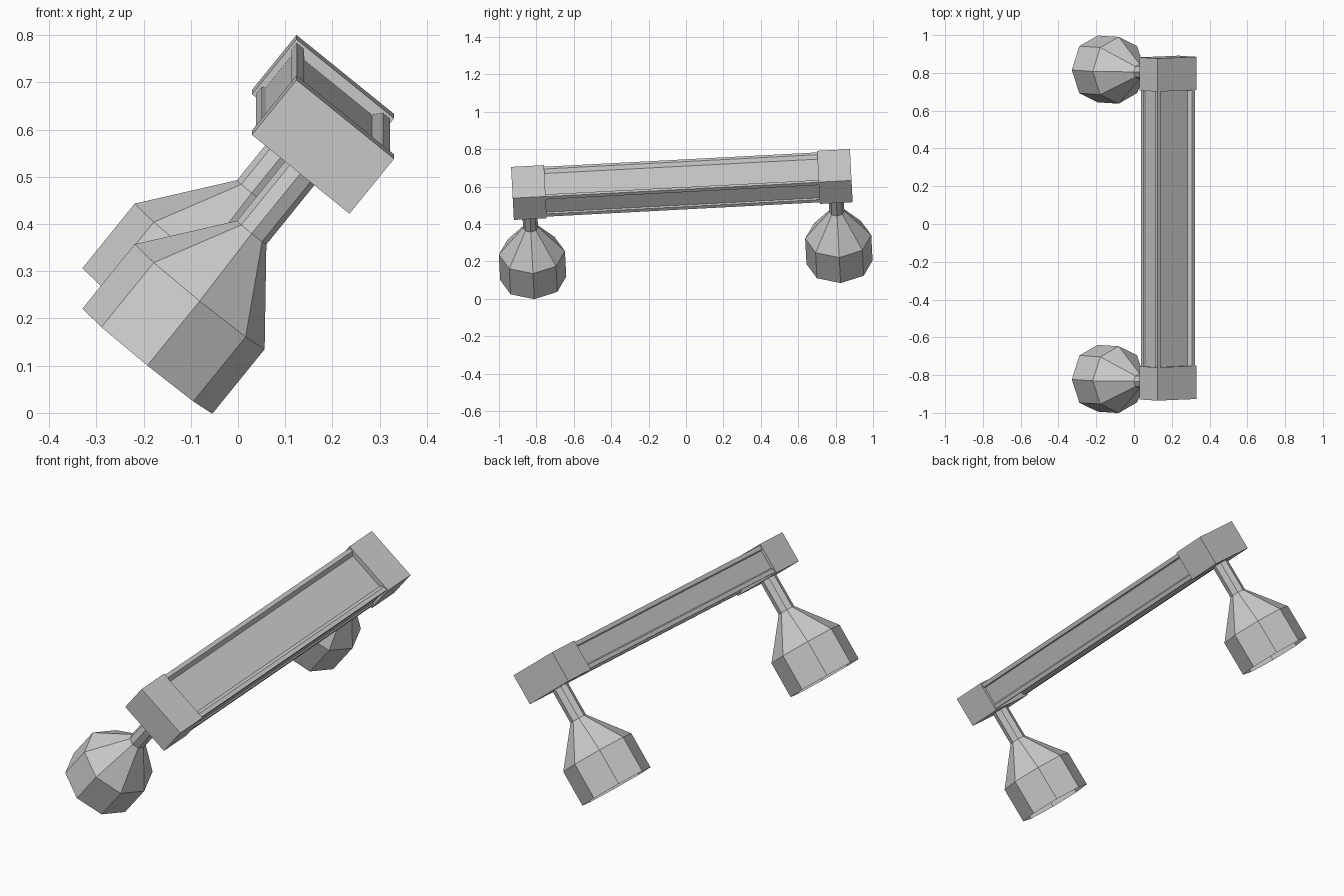
import bpy
import bmesh
from math import cos, sin, pi, radians
from mathutils import Matrix

cube = bpy.data.objects.get("Cube")
if cube:
    bpy.data.objects.remove(cube, do_unlink=True)

grey = bpy.data.materials.new("plain grey")
grey.use_nodes = True
grey.diffuse_color = (0.6, 0.6, 0.6, 1)
grey.node_tree.nodes["Principled BSDF"].inputs["Base Color"].default_value = grey.diffuse_color

# The fixture is built level, then pitched along its length and rolled sideways
POSE = (Matrix.Translation((0.18, -0.022, 0.611))
        @ Matrix.Rotation(radians(3), 4, "X")
        @ Matrix.Rotation(radians(39), 4, "Y"))

HALF_LENGTH, BLOCK_LENGTH = 0.907, 0.176
HALF_W, HALF_H = 0.133, 0.075
LAMP_Y = 0.82


def finish(name, bm):
    bmesh.ops.recalc_face_normals(bm, faces=bm.faces)
    mesh = bpy.data.meshes.new(name)
    bm.to_mesh(mesh)
    bm.free()
    mesh.materials.append(grey)
    obj = bpy.data.objects.new(name, mesh)
    obj.matrix_world = POSE
    bpy.context.collection.objects.link(obj)
    return obj


def extrude_profile(name, points, y0, y1):
    bm = bmesh.new()
    face = bm.faces.new([bm.verts.new((x, y0, z)) for x, z in points])
    grown = bmesh.ops.extrude_face_region(bm, geom=[face], use_keep_orig=True)
    verts = [g for g in grown["geom"] if isinstance(g, bmesh.types.BMVert)]
    bmesh.ops.translate(bm, verts=verts, vec=(0, y1 - y0, 0))
    return finish(name, bm)


def lathe(name, rings, y, sides=8):
    """Open-bottomed faceted shade with a stem."""
    bm = bmesh.new()
    loops = [[bm.verts.new((r * cos(2 * pi * i / sides), y + r * sin(2 * pi * i / sides), z))
              for i in range(sides)] for r, z in rings]
    for low, high in zip(loops, loops[1:]):
        for i in range(sides):
            j = (i + 1) % sides
            bm.faces.new((low[i], low[j], high[j], high[i]))
    return finish(name, bm)


# Central beam: a bar with a sloped shallow recess along each face
w, h, rim = HALF_W - 0.006, HALF_H - 0.006, 0.019
side_depth, side_slope = 0.008, 0.005
top_depth, top_slope = 0.018, 0.016
corner = [(w - side_depth, h - rim - side_slope), (w, h - rim), (w, h),
          (w - rim, h), (w - rim - top_slope, h - top_depth)]
upper = corner + [(-x, z) for x, z in reversed(corner)]
profile = upper + [(x, -z) for x, z in reversed(upper)]
inner = HALF_LENGTH - BLOCK_LENGTH
extrude_profile("beam", profile, -inner, inner)

# End blocks and the lamps hanging under them
block = [(-HALF_W, -HALF_H), (HALF_W, -HALF_H), (HALF_W, HALF_H), (-HALF_W, HALF_H)]
lamp = [(0.177, -0.591), (0.177, -0.415), (0.04, -0.24), (0.04, -0.07)]
for side, label in ((-1, "front"), (1, "back")):
    extrude_profile(label + "_end_block", block, side * inner, side * HALF_LENGTH)
    lathe(label + "_lamp", lamp, side * LAMP_Y)
